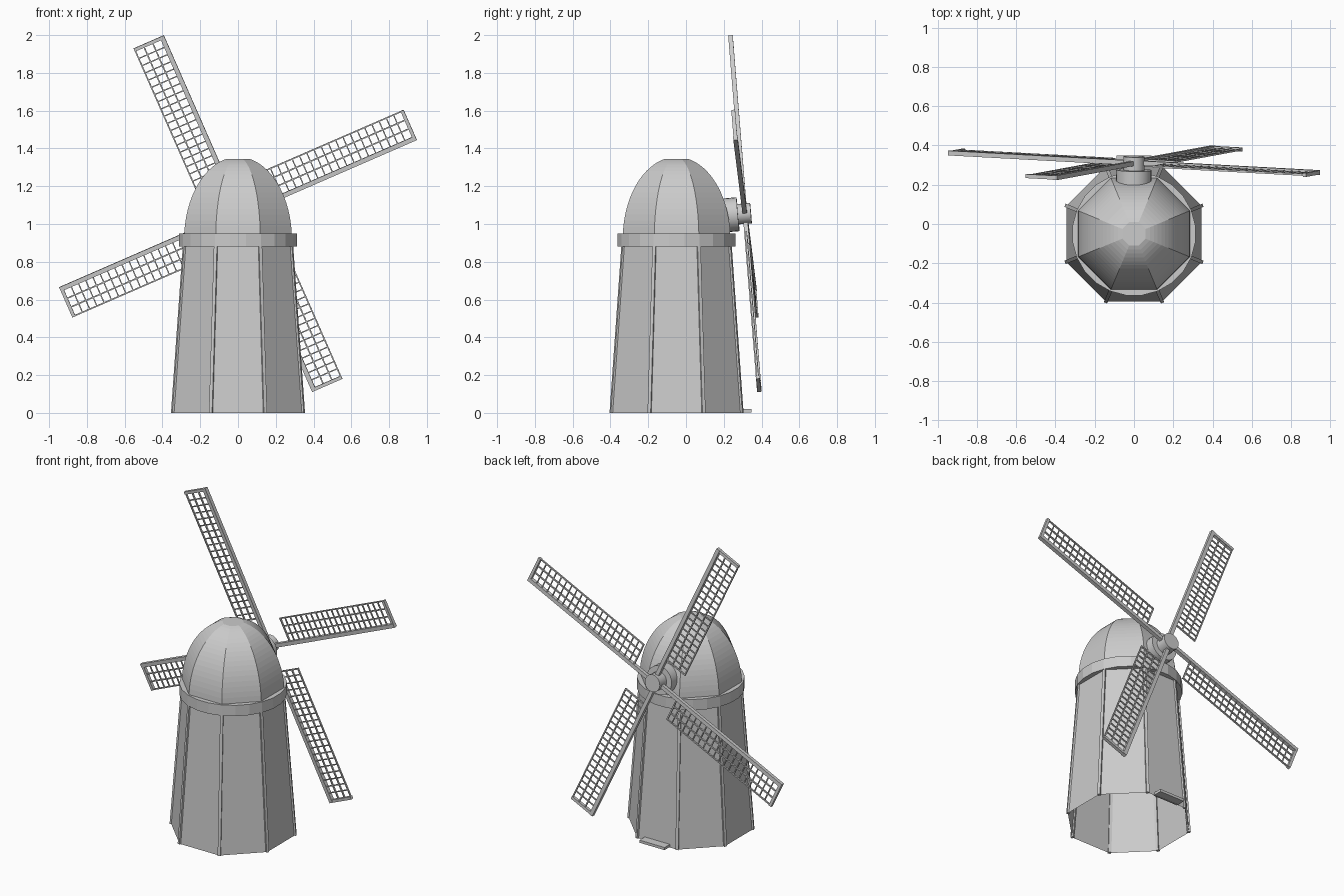
import bpy, bmesh, math
from mathutils import Matrix, Vector

if "Cube" in bpy.data.objects:
    bpy.data.objects.remove(bpy.data.objects["Cube"])

CY = -0.05                                   # tower axis in y
HUB = Vector((0, 0.312, 1.055))              # centre of the sail plane
C8 = 1 / math.cos(math.pi / 8)               # apothem -> corner radius

grey = bpy.data.materials.new("light_grey")
grey.diffuse_color = (0.6, 0.6, 0.6, 1)
grey.use_nodes = True
grey.node_tree.nodes["Principled BSDF"].inputs["Base Color"].default_value = grey.diffuse_color


def make(name, bm, matrix=None):
    me = bpy.data.meshes.new(name)
    bm.to_mesh(me)
    bm.free()
    me.materials.append(grey)
    ob = bpy.data.objects.new(name, me)
    bpy.context.collection.objects.link(ob)
    if matrix:
        ob.matrix_world = matrix
    return ob


def box(bm, lo, hi):
    lo, hi = Vector(lo), Vector(hi)
    m = Matrix.Translation((lo + hi) / 2) @ Matrix.Diagonal((*(hi - lo), 1))
    bmesh.ops.create_cube(bm, size=1, matrix=m)


def lathe(bm, profile, n, closed=False, cap_top=False):
    """Rings of n points around the tower axis, flat side to the front."""
    rings = []
    for r, z in profile:
        angles = [2 * math.pi * (i + 0.5) / n for i in range(n)]
        rings.append([bm.verts.new((r * math.cos(a), CY + r * math.sin(a), z)) for a in angles])
    pairs = list(zip(rings, rings[1:]))
    if closed:
        pairs.append((rings[-1], rings[0]))
    for a, b in pairs:
        for i in range(n):
            j = (i + 1) % n
            bm.faces.new((a[i], a[j], b[j], b[i]))
    if cap_top:
        bm.faces.new(rings[-1])


# Tapered eight-sided tower, open underneath
bm = bmesh.new()
lathe(bm, [(0.345 * C8, 0), (0.282 * C8, 0.90)], 8)
make("tower_walls", bm)

# Corner battens along the tower edges
bm = bmesh.new()
for i in range(8):
    a = math.pi / 4 * (i + 0.5)
    out, side = Vector((math.cos(a), math.sin(a), 0)), Vector((-math.sin(a), math.cos(a), 0))
    ends = []
    for r, z in ((0.345 * C8, 0), (0.282 * C8, 0.89)):
        c = Vector((0, CY, z)) + out * r
        ends.append([bm.verts.new(c + out * o + side * s)
                     for o, s in ((-0.012, -0.009), (0.007, -0.009), (0.007, 0.009), (-0.012, 0.009))])
    lo, hi = ends
    for k in range(4):
        m = (k + 1) % 4
        bm.faces.new((lo[k], lo[m], hi[m], hi[k]))
    bm.faces.new(lo[::-1])
    bm.faces.new(hi)
make("corner_battens", bm)

# Round curb ring below the cap
bm = bmesh.new()
lathe(bm, [(0.275, 0.88), (0.316, 0.88), (0.316, 0.95), (0.275, 0.95)], 24, closed=True)
make("curb_ring", bm)

# Eight-sided domed cap with a small flat top
bm = bmesh.new()
profile = []
t_end = math.acos(0.21)
for k in range(19):
    t = t_end * k / 18
    profile.append((0.285 * math.cos(t) * C8, 0.92 + 0.435 * math.sin(t)))
lathe(bm, profile, 8, cap_top=True)
make("domed_cap", bm)

# Sail axis frame: local y points out along the slightly raised windshaft
axis = Vector((0.016, 1, 0.088)).normalized()
frame = Matrix.Translation(HUB) @ Vector((0, 1, 0)).rotation_difference(axis).to_matrix().to_4x4()


def cylinder(name, r, y0, y1, n):
    bm = bmesh.new()
    m = Matrix.Translation((0, (y0 + y1) / 2, 0)) @ Matrix.Rotation(math.pi / 2, 4, 'X')
    bmesh.ops.create_cone(bm, cap_ends=True, segments=n, radius1=r, radius2=r,
                          depth=y1 - y0, matrix=m)
    ob = make(name, bm, frame)
    for p in ob.data.polygons:
        p.use_smooth = len(p.vertices) == 4
    return ob


cylinder("shaft_housing", 0.09, -0.16, -0.037, 24)
cylinder("sail_hub", 0.054, -0.06, 0.032, 24)

# One lattice sail: spar, end bars, long bars and rungs
R0, R1, LEFT, RIGHT = 0.17, 1.025, -0.155, 0.02
bm = bmesh.new()
box(bm, (RIGHT - 0.024, -0.012, 0.03), (RIGHT, 0.012, R1))
box(bm, (LEFT, -0.01, R1 - 0.018), (RIGHT, 0.01, R1))
box(bm, (LEFT, -0.005, R0), (RIGHT, 0.005, R0 + 0.008))
inner = RIGHT - 0.024
for k in range(3):
    x = LEFT + (inner - LEFT) * k / 3
    box(bm, (x, -0.005, R0), (x + 0.007, 0.005, R1))
RUNGS = 20
for k in range(1, RUNGS):
    z = R0 + (R1 - 0.018 - R0) * k / RUNGS
    box(bm, (LEFT, -0.004, z - 0.003), (inner, 0.004, z + 0.003))
sail = make("sail_1", bm)
for k in range(4):
    ob = sail if k == 0 else bpy.data.objects.new(f"sail_{k + 1}", sail.data)
    if k:
        bpy.context.collection.objects.link(ob)
    ob.matrix_world = frame @ Matrix.Rotation(math.radians(-23.6 + 90 * k), 4, 'Y')

# Door step at the back
bm = bmesh.new()
box(bm, (-0.09, 0.285, 0.003), (0.09, 0.348, 0.02))
make("door_step", bm)
